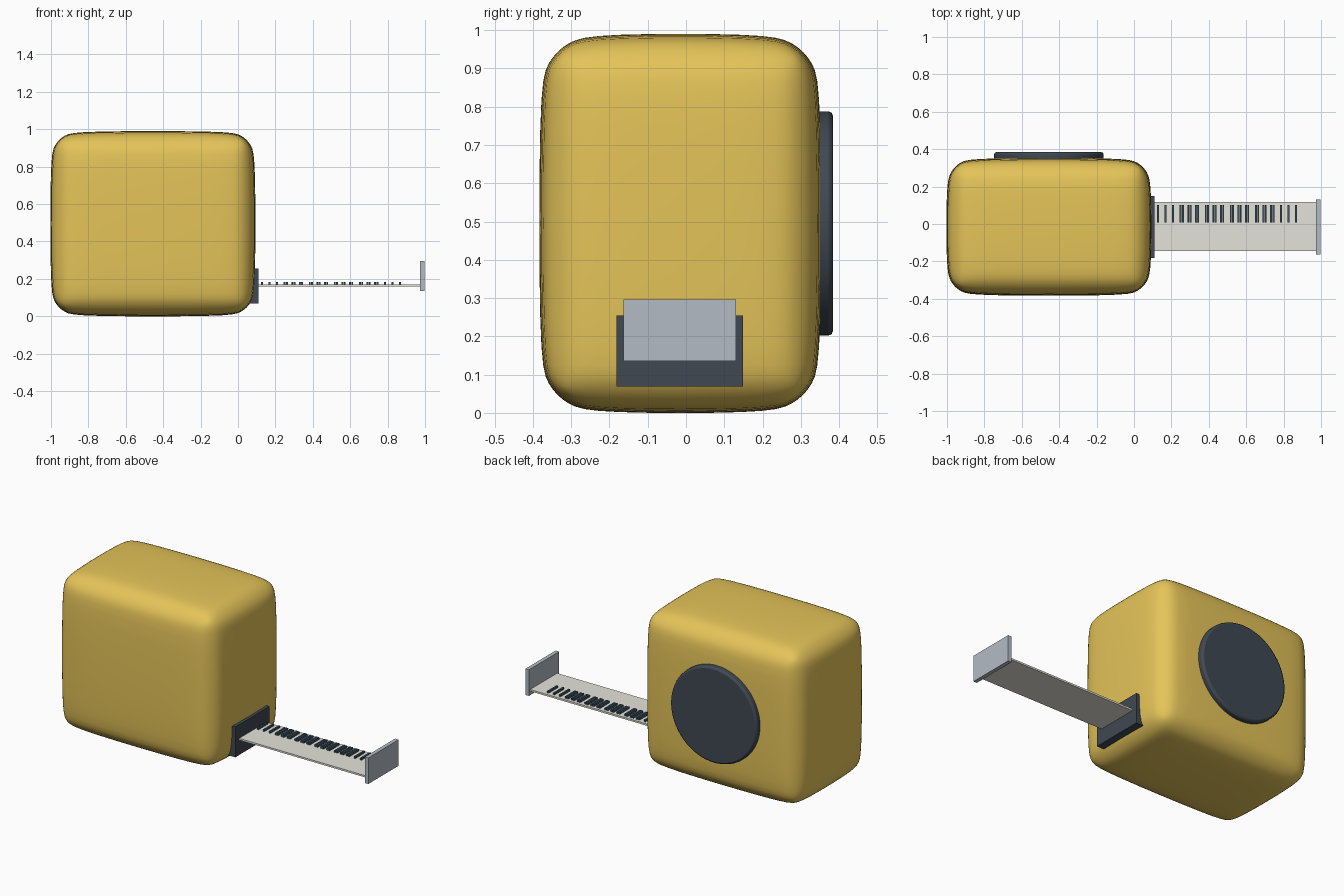
import bpy, math

if "Cube" in bpy.data.objects:
    bpy.data.objects.remove(bpy.data.objects["Cube"])


def material(name, rgb):
    m = bpy.data.materials.new(name)
    m.diffuse_color = (*rgb, 1)
    m.use_nodes = True
    m.node_tree.nodes["Principled BSDF"].inputs["Base Color"].default_value = m.diffuse_color
    return m


YELLOW = material("yellow_shell", (0.78, 0.55, 0.10))
DARK = material("dark_rubber", (0.05, 0.065, 0.085))
CREAM = material("tape_cream", (0.78, 0.77, 0.70))
INK = material("ink", (0.05, 0.09, 0.13))
STEEL = material("steel", (0.45, 0.50, 0.55))


def box(name, lo, hi, mat, bevel=0.0, segments=2):
    bpy.ops.mesh.primitive_cube_add(size=1, location=[(a + b) / 2 for a, b in zip(lo, hi)])
    ob = bpy.context.object
    ob.name = name
    ob.scale = [b - a for a, b in zip(lo, hi)]
    bpy.ops.object.transform_apply(location=False, rotation=False, scale=True)
    ob.data.materials.append(mat)
    if bevel:
        mod = ob.modifiers.new("bevel", 'BEVEL')
        mod.width, mod.segments = bevel, segments
    return ob


# Soft rounded case
case = box("case", (-1.005, -0.385, -0.002), (0.095, 0.355, 0.992), YELLOW, 0.15, 3)
sub = case.modifiers.new("smooth", 'SUBSURF')
sub.levels = sub.render_levels = 2
bpy.ops.object.shade_smooth()

# Round side plate on the back
bpy.ops.mesh.primitive_cylinder_add(vertices=64, radius=0.293, depth=0.07,
                                    location=(-0.455, 0.349, 0.495),
                                    rotation=(math.pi / 2, 0, 0))
plate = bpy.context.object
plate.name = "side_plate"
plate.data.materials.append(DARK)
mod = plate.modifiers.new("bevel", 'BEVEL')
mod.width, mod.segments = 0.012, 2
bpy.ops.object.shade_smooth_by_angle()

# Tape outlet, blade and end hook
box("outlet", (0.03, -0.182, 0.069), (0.109, 0.149, 0.255), DARK)
box("blade", (0.05, -0.144, 0.16), (0.985, 0.118, 0.171), CREAM)
box("end_hook", (0.974, -0.163, 0.136), (0.998, 0.13, 0.296), STEEL)

# Printed graduations: overlapping groups of six ticks
tick = box("graduations", (0.123, 0.008, 0.17), (0.133, 0.101, 0.183), INK)
for count, step in ((6, 0.0405), (5, 0.134)):
    arr = tick.modifiers.new("array", 'ARRAY')
    arr.count = count
    arr.use_relative_offset = False
    arr.use_constant_offset = True
    arr.constant_offset_displace = (step, 0, 0)
